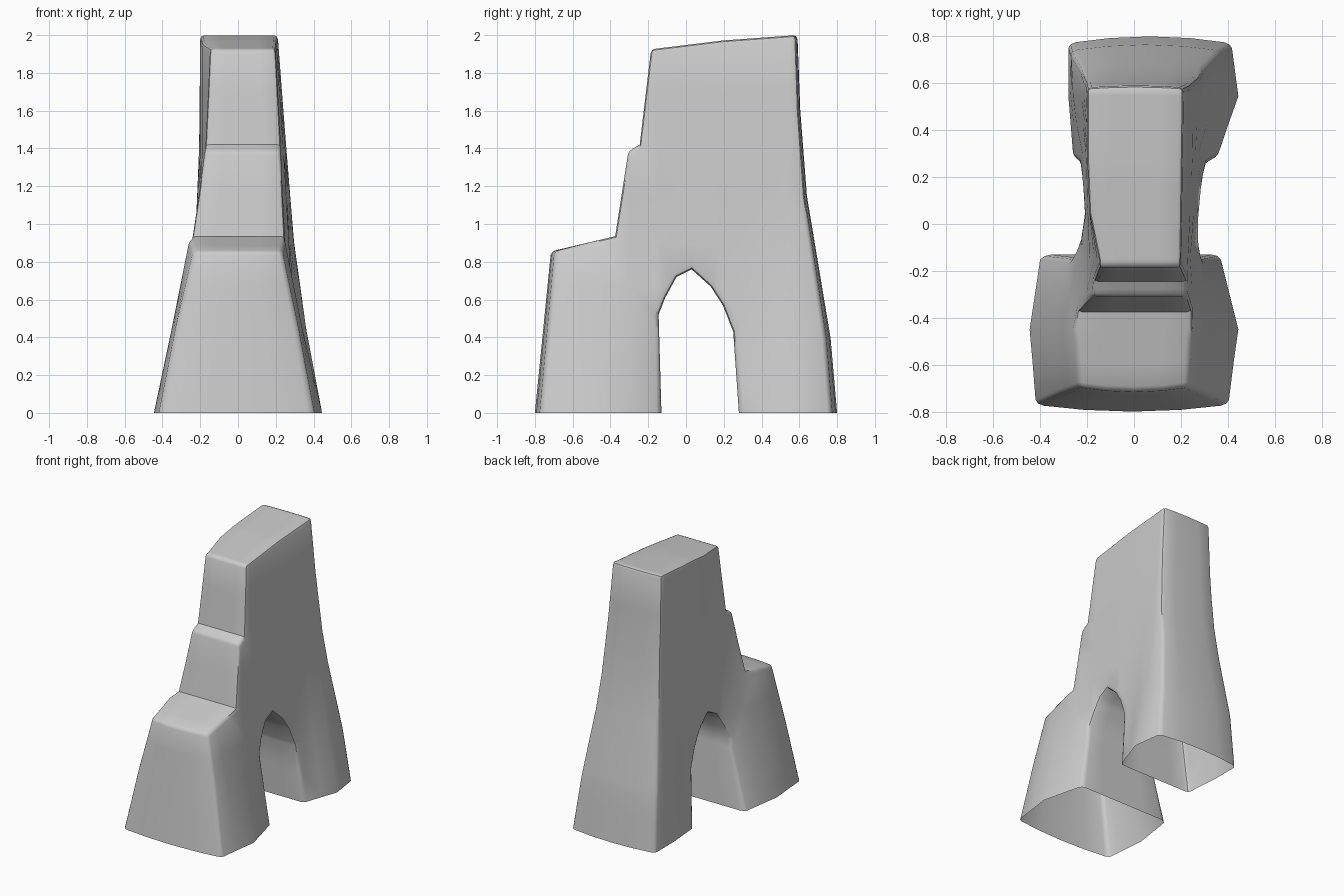
import bpy, bmesh, math
from mathutils import Vector

if "Cube" in bpy.data.objects:
    bpy.data.objects.remove(bpy.data.objects["Cube"])

W = 0.25  # half width of the raw slab before shaping

# Side outline (y, z): front leg, stepped ledges, tower, back leg, arch
OUTLINE = [(-.80, 0), (-.715, .855), (-.375, .935), (-.305, 1.385), (-.245, 1.42),
           (-.185, 1.925), (.2, 1.972), (.59, 2.0), (.605, 1.6), (.64, 1.15),
           (.715, .7), (.765, .4), (.80, 0),
           (.28, 0), (.25, .43), (.195, .57), (.13, .67), (.03, .76),
           (-.05, .72), (-.11, .61), (-.145, .52), (-.13, 0)]

# Left and right surface x, rows by height, columns by depth
YS = [-.75, -.45, -.15, .05, .3, .55, .8]
ZS = [0, .45, .9, 1.4, 2]
LEFT = [[-.42, -.445, -.40, -.25, -.26, -.28, -.28],
        [-.33, -.35, -.28, -.22, -.23, -.26, -.27],
        [-.22, -.26, -.21, -.205, -.21, -.225, -.23],
        [-.19, -.18, -.17, -.19, -.20, -.205, -.21],
        [-.14, -.14, -.145, -.19, -.20, -.20, -.20]]
RIGHT = [[.405, .445, .37, .30, .36, .445, .415],
         [.32, .34, .30, .29, .31, .36, .36],
         [.22, .25, .25, .27, .275, .295, .30],
         [.20, .22, .23, .24, .25, .255, .26],
         [.19, .19, .195, .20, .205, .21, .21]]


def locate(v, stops):
    v = min(max(v, stops[0]), stops[-1])
    i = max(k for k in range(len(stops) - 1) if stops[k] <= v)
    return i, (v - stops[i]) / (stops[i + 1] - stops[i])


def sample(table, y, z):
    i, a = locate(y, YS)
    j, b = locate(z, ZS)
    lo = table[j][i] * (1 - a) + table[j][i + 1] * a
    hi = table[j + 1][i] * (1 - a) + table[j + 1][i + 1] * a
    return lo * (1 - b) + hi * b


# Raw slab extruded from the outline
bm = bmesh.new()
face = bm.faces.new([bm.verts.new((-W, y, z)) for y, z in OUTLINE])
ext = bmesh.ops.extrude_face_region(bm, geom=[face], use_keep_orig=True)
bmesh.ops.translate(bm, vec=(2 * W, 0, 0),
                    verts=[g for g in ext["geom"] if isinstance(g, bmesh.types.BMVert)])
bmesh.ops.recalc_face_normals(bm, faces=bm.faces)

# Worn, rounded edges
sharp = [e for e in bm.edges
         if max(v.co.z for v in e.verts) > .001
         and e.calc_face_angle_signed(0) > math.radians(30)]
bmesh.ops.bevel(bm, geom=sharp, offset=.022, segments=2, profile=.5,
                affect='EDGES', clamp_overlap=True)

# Open underside
base = [f for f in bm.faces if all(abs(v.co.z) < .002 for v in f.verts)]
bmesh.ops.delete(bm, geom=base, context='FACES')


# Slice so the surfaces can bend
def slice_at(axis, values):
    n = Vector((0, 0, 0))
    n[axis] = 1
    for v in values:
        bmesh.ops.bisect_plane(bm, geom=bm.verts[:] + bm.edges[:] + bm.faces[:],
                               plane_co=n * v, plane_no=n, dist=1e-4)


slice_at(2, [.225, .45, .675, .9, 1.15, 1.4, 1.7])
slice_at(1, [-.6, -.45, -.3, -.15, .05, .175, .3, .425, .55])
slice_at(0, [-W / 2, 0, W / 2])

# Shape the rock: flaring legs, tapered tower, slightly bowed front and back
for v in bm.verts:
    x, y, z = v.co
    u = x / W
    l, r = sample(LEFT, y, z), sample(RIGHT, y, z)
    v.co.x = l + (r - l) * (u + 1) / 2
    v.co.y = y - math.copysign(.03 * u * u * max(0, (abs(y) - .5) / .3), y)

mesh = bpy.data.meshes.new("rock_arch")
bm.to_mesh(mesh)
bm.free()
rock = bpy.data.objects.new("rock_arch", mesh)
bpy.context.collection.objects.link(rock)
bpy.context.view_layer.objects.active = rock
rock.select_set(True)
bpy.ops.object.shade_smooth_by_angle(angle=math.radians(40))
